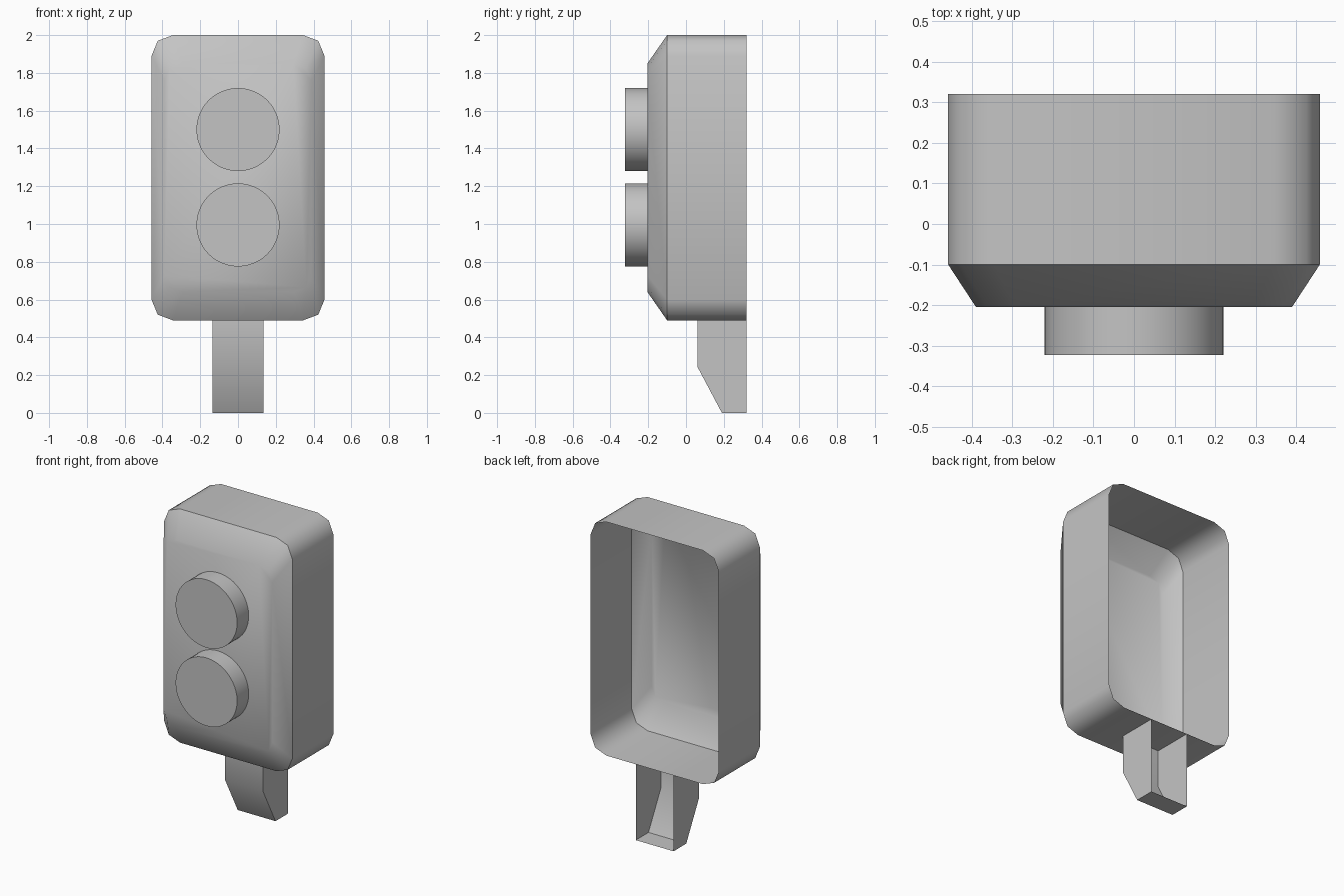
import bpy
import bmesh
from math import sin, cos, tau

cube = bpy.data.objects.get("Cube")
if cube:
    bpy.data.objects.remove(cube)

grey = bpy.data.materials.new("plain grey")
grey.use_nodes = True
colour = (0.55, 0.55, 0.55, 1)
grey.diffuse_color = colour
grey.node_tree.nodes["Principled BSDF"].inputs["Base Color"].default_value = colour

BACK = 0.32


def finish(name, bm, is_sharp):
    """Turn a bmesh into a smooth-shaded object with chosen sharp edges."""
    for face in bm.faces:
        face.smooth = True
    for edge in bm.edges:
        edge.smooth = not is_sharp(edge)
    mesh = bpy.data.meshes.new(name)
    bm.to_mesh(mesh)
    bm.free()
    mesh.materials.append(grey)
    obj = bpy.data.objects.new(name, mesh)
    bpy.context.collection.objects.link(obj)
    return obj


def loft(rings, cap=True):
    """Skin closed rings from front to back, capping the front one."""
    bm = bmesh.new()
    rows = [[bm.verts.new(p) for p in ring] for ring in rings]
    for a, b in zip(rows, rows[1:]):
        for i in range(len(a)):
            j = (i + 1) % len(a)
            bm.faces.new((a[i], b[i], b[j], a[j]))
    if cap:
        bm.faces.new(rows[0])
    return bm


# Housing: rounded rectangle shell, chamfered at the front, open at the back
corner = [(0.458, 0.645), (0.425, 0.725), (0.345, 0.755)]
outline = (corner + [(-x, z) for x, z in reversed(corner)]
           + [(-x, -z) for x, z in corner]
           + [(x, -z) for x, z in reversed(corner)])
outline.reverse()


def outline_ring(y, sx=1.0, sz=1.0):
    return [(x * sx, y, 1.245 + z * sz) for x, z in outline]


bm = loft([outline_ring(-0.205, 0.85, 0.80), outline_ring(-0.10), outline_ring(BACK)])
bmesh.ops.recalc_face_normals(bm, faces=bm.faces)
finish("housing", bm, lambda e: all(abs(v.co.y + 0.10) < 0.001 for v in e.verts))

# Round buttons on the front face
for name, height in (("upper_button", 1.5), ("lower_button", 0.995)):
    rings = [[(0.22 * cos(-tau * i / 48), y, height + 0.22 * sin(-tau * i / 48))
              for i in range(48)] for y in (-0.323, -0.205)]
    bm = loft(rings)
    bmesh.ops.recalc_face_normals(bm, faces=bm.faces)
    finish(name, bm, lambda e: all(v.co.y < -0.32 for v in e.verts))

# Stem: hollow tapered tab below the housing, open at the back
profile = [(0.06, 0.49), (0.06, 0.245), (0.19, 0.0), (BACK, 0.0)]
bm = bmesh.new()
left = [bm.verts.new((0.135, y, z)) for y, z in profile]
right = [bm.verts.new((-0.135, y, z)) for y, z in profile]
for i in range(len(profile) - 1):
    bm.faces.new((right[i], right[i + 1], left[i + 1], left[i]))
for side in (left, right):
    x = side[0].co.x
    bm.faces.new(side + [bm.verts.new((x, BACK, 0.49))])
bmesh.ops.recalc_face_normals(bm, faces=bm.faces)
# recalculation may pick either side of an open shell, so face the front outwards
if next(f for f in bm.faces if abs(f.normal.y) > 0.99).normal.y > 0:
    bmesh.ops.reverse_faces(bm, faces=bm.faces)
finish("stem", bm, lambda e: len(e.link_faces) == 2 and e.calc_face_angle() > 0.6)
